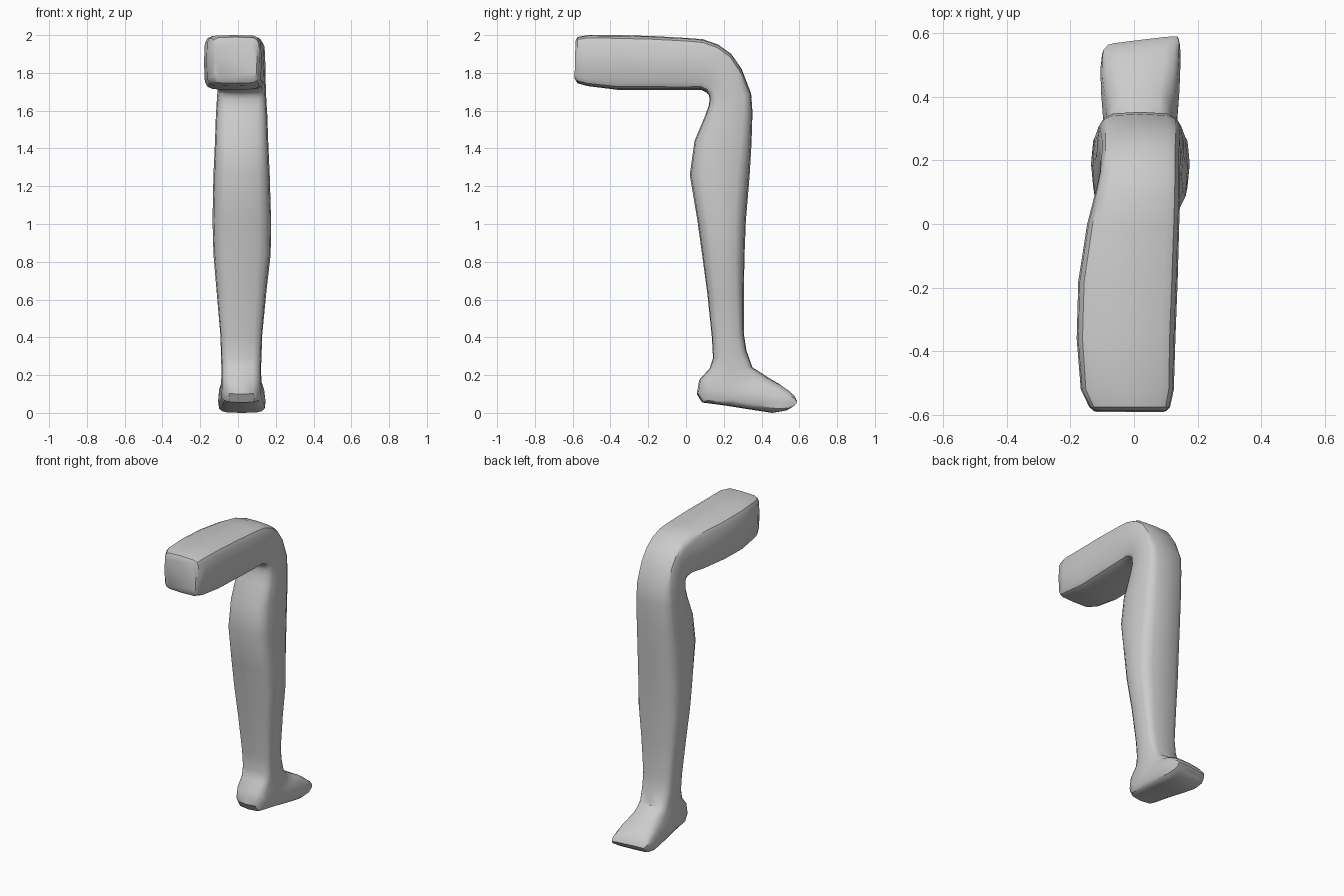
import bpy, bmesh
from math import cos, sin, pi, copysign

SIDES = 16


def spow(v, e):
    return copysign(abs(v) ** e, v) if abs(v) > 1e-6 else 0.0


def ring(bm, inner_y, inner_z, outer_y, outer_z, x0, x1, power):
    """Rounded-square section spanning inner to outer profile points and x0 to x1."""
    verts = []
    for i in range(SIDES):
        a = 2 * pi * i / SIDES
        u, v = spow(cos(a), 2 / power), spow(sin(a), 2 / power)
        x = (x0 + x1) / 2 + u * (x1 - x0) / 2
        t = (v + 1) / 2
        y = inner_y + (outer_y - inner_y) * t
        z = inner_z + (outer_z - inner_z) * t
        if y > 0.4:  # slanted toe line
            y += 0.12 * (x - 0.12) * (y - 0.4) / 0.19
        verts.append(bm.verts.new((x, y, z)))
    return verts


def loft(name, sections):
    bm = bmesh.new()
    rings = [ring(bm, *s) for s in sections]
    for a, b in zip(rings, rings[1:]):
        for i in range(SIDES):
            j = (i + 1) % SIDES
            bm.faces.new((a[i], a[j], b[j], b[i]))
    bm.faces.new(rings[0])
    bm.faces.new(rings[-1])
    bmesh.ops.recalc_face_normals(bm, faces=bm.faces)
    mesh = bpy.data.meshes.new(name)
    bm.to_mesh(mesh)
    bm.free()
    obj = bpy.data.objects.new(name, mesh)
    bpy.context.collection.objects.link(obj)
    bpy.context.view_layer.objects.active = obj
    obj.select_set(True)
    bpy.ops.object.shade_smooth_by_angle(angle=0.6)
    obj.select_set(False)


# thigh, squared with a nearly flat end
thigh = [
    (-.59, 1.77, -.585, 1.97, -.125, .10, 6),
    (-.575, 1.745, -.575, 1.99, -.14, .113, 6),
    (-.52, 1.73, -.52, 2.0, -.167, .125, 6),
    (-.36, 1.71, -.36, 2.0, -.18, .13, 5.5),
    (-.18, 1.71, -.18, 1.995, -.175, .137, 5.5),
    (0, 1.71, 0, 1.985, -.147, .142, 5.5),
]
# bent knee
knee = [
    (.08, 1.71, .09, 1.978, -.125, .145, 5),
    (.11, 1.695, .17, 1.95, -.11, .145, 5),
    (.122, 1.68, .24, 1.90, -.105, .145, 5),
    (.125, 1.66, .295, 1.82, -.105, .147, 5),
    (.12, 1.625, .345, 1.69, -.112, .15, 4.5),
]
# calf and shin, narrowing to the ankle
shin = [
    (.10, 1.57, .352, 1.59, -.117, .155, 4),
    (.045, 1.44, .347, 1.43, -.122, .16, 4),
    (.02, 1.26, .337, 1.26, -.13, .168, 3.6),
    (.06, 1.02, .317, 1.02, -.135, .175, 3.4),
    (.085, .84, .31, .84, -.13, .173, 3.4),
    (.112, .64, .306, .64, -.113, .15, 3.6),
    (.137, .40, .306, .42, -.093, .128, 4),
    (.143, .29, .32, .33, -.09, .125, 4),
]
# foot, fanning from heel to toe
foot = [
    (.125, .235, .352, .24, -.088, .122, 4),
    (.07, .175, .385, .22, -.088, .123, 3.8),
    (.057, .10, .41, .205, -.09, .125, 3.8),
    (.085, .055, .43, .192, -.092, .128, 3.8),
    (.20, .04, .46, .175, -.097, .135, 3.8),
    (.34, .018, .505, .15, -.104, .143, 4),
    (.46, 0, .55, .118, -.105, .146, 4),
    (.535, .012, .578, .09, -.1, .145, 4.5),
    (.57, .035, .59, .062, -.085, .14, 4.5),
]
loft("bent_leg", thigh + knee + shin + foot)
